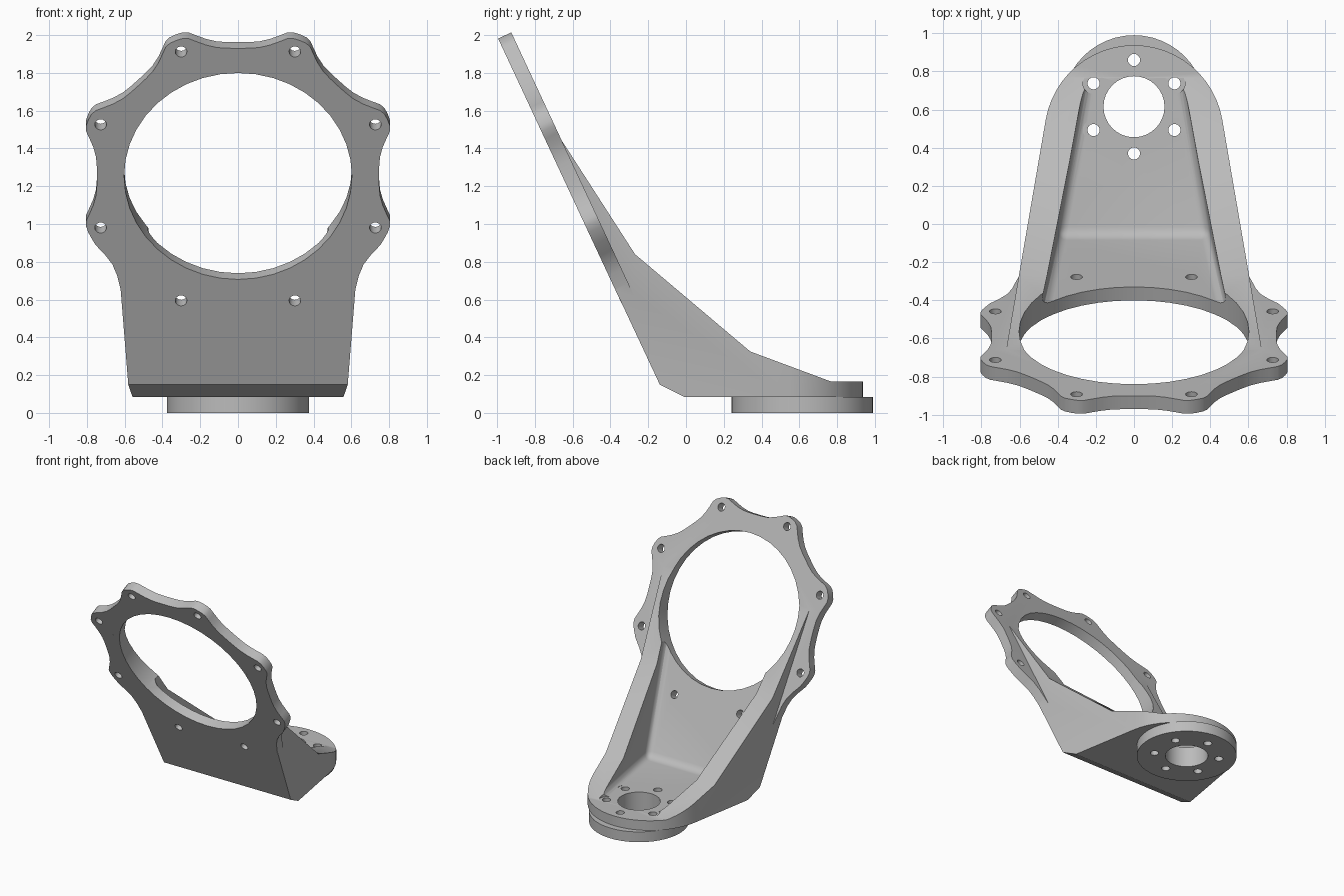
import bpy, bmesh, math
from mathutils import Matrix, Vector

cube = bpy.data.objects.get("Cube")
if cube:
    bpy.data.objects.remove(cube)

grey = bpy.data.materials.new("plain_grey")
grey.use_nodes = True
grey.diffuse_color = (0.5, 0.5, 0.5, 1)
grey.node_tree.nodes["Principled BSDF"].inputs["Base Color"].default_value = (0.5, 0.5, 0.5, 1)

# Frame of the leaning ring: local y runs up the plate, local -z points to the back
RING = Matrix.Translation((0, -0.655, 1.253)) @ Matrix.Rotation(math.radians(115), 4, 'X')
HUB_Y, BASE_Z, FLOOR_Z, THICK = 0.615, 0.085, 0.166, 0.077


def polar(r, deg, cx=0, cy=0):
    a = math.radians(deg)
    return cx + r * math.cos(a), cy + r * math.sin(a)


def loft(name, bottom, top, matrix=Matrix(), bevel=0):
    """Closed solid between two matching loops of points."""
    bm = bmesh.new()
    a = [bm.verts.new(p) for p in bottom]
    b = [bm.verts.new(p) for p in top]
    bm.faces.new(a)
    bm.faces.new(b)
    for i in range(len(a)):
        j = (i + 1) % len(a)
        bm.faces.new((a[i], a[j], b[j], b[i]))
    bmesh.ops.recalc_face_normals(bm, faces=bm.faces)
    if bevel:
        bmesh.ops.bevel(bm, geom=bm.edges[:], offset=bevel, segments=4,
                        profile=0.5, affect='EDGES')
    bm.transform(matrix)
    mesh = bpy.data.meshes.new(name)
    bm.to_mesh(mesh)
    bm.free()
    mesh.materials.append(grey)
    obj = bpy.data.objects.new(name, mesh)
    bpy.context.collection.objects.link(obj)
    return obj


def prism(name, outline, z0, z1, matrix=Matrix()):
    return loft(name, [(x, y, z0) for x, y in outline],
                [(x, y, z1) for x, y in outline], matrix)


def disc(name, r, x, y, z0, z1, sides=24, matrix=Matrix()):
    return prism(name, [polar(r, 360 * i / sides, x, y) for i in range(sides)], z0, z1, matrix)


def combine(target, tool, operation='DIFFERENCE', keep=False):
    mod = target.modifiers.new("cut", 'BOOLEAN')
    mod.object, mod.operation, mod.solver = tool, operation, 'EXACT'
    bpy.context.view_layer.objects.active = target
    bpy.ops.object.modifier_apply(modifier=mod.name)
    if not keep:
        bpy.data.objects.remove(tool)


# Base body: tapered plan with a round end, trimmed by the side profile
plan = [polar(0.4696, 9.76 + 160.48 * i / 24, 0, 0.468) for i in range(25)]
plan += [(-0.557 - 0.172 * 0.9, -0.9), (0.557 + 0.172 * 0.9, -0.9)]
bracket = prism("bracket_body", plan, -0.2, 2)
side = [(-0.139, 0.15), (-0.01, BASE_Z), (1.2, BASE_Z), (1.2, 0.165), (0.77, 0.165),
        (0.34, 0.325), (-0.27, 0.84), (-0.663, 1.45), (-0.733, 1.42)]
profile = loft("side_profile", [(-1, y, z) for y, z in side], [(1, y, z) for y, z in side])
combine(bracket, profile, 'INTERSECT')

# Leaning ring plate: lobes at the bolts, blending into the body below
lobe = [(0, 0.858), (2.5, 0.856), (4.5, 0.845), (7, 0.815), (10, 0.785),
        (14, 0.76), (18, 0.75)]
half_lobe = [(-a, r) for a, r in reversed(lobe[1:])] + lobe
rim = []
for k in range(6):
    for a, r in half_lobe + [(22.5, 0.747)]:
        angle = -22.5 + 45 * k + a
        if -25.5 < angle < 205.5:
            rim.append(polar(r, angle))
blend = [(0.755, -0.40), (0.70, -0.465), (0.665, -0.515), (0.64, -0.58),
         (0.622, -0.66), (0.6, -0.75)]
rim += [(-x, y) for x, y in blend] + blend[::-1]
combine(bracket, prism("ring_plate", rim, -THICK, 0, RING), 'UNION')

# Pocket between the side walls
back = [RING @ Vector((0, v, -THICK - 0.0006)) for v in (-1.2355, 0.2)]
pocket = [(back[0].y, FLOOR_Z), (1.0, FLOOR_Z), (1.0, 1.6), (back[1].y, back[1].z)]
walls = [[(s * (0.384 - 0.172 * y + 0.03 * z), y, z) for y, z in pocket] for s in (-1, 1)]
combine(bracket, loft("pocket", *walls, bevel=0.05))

# Large opening and the ring bolt holes
combine(bracket, disc("opening", 0.603, 0, 0, -0.5, 0.3, 40, RING))
for k in range(8):
    x, y = polar(0.787, 22.5 + 45 * k)
    combine(bracket, disc("ring_bolt", 0.031, x, y, -0.12, 0.1, 16, RING))

# Mounting flange with centre bore and bolt circle through both parts
flange = disc("mounting_flange", 0.375, 0, HUB_Y, 0, BASE_Z, 48)
holes = [(0.16, 0, HUB_Y, 32)]
holes += [(0.032, *polar(0.245, 30 + 60 * k, 0, HUB_Y), 16) for k in range(6)]
for r, x, y, sides in holes:
    bore = disc("bore", r, x, y, -0.1, 0.4, sides)
    combine(flange, bore, keep=True)
    combine(bracket, bore)
    # Clearance for the bolt heads beside the walls
    if abs(x) > 0.1:
        combine(bracket, disc("clearance", 0.056, x, y, FLOOR_Z, 0.5))

# Smooth curved walls, keep machined edges crisp
for obj in (bracket, flange):
    bpy.ops.object.select_all(action='DESELECT')
    obj.select_set(True)
    bpy.context.view_layer.objects.active = obj
    bpy.ops.object.shade_smooth_by_angle(angle=math.radians(25))
